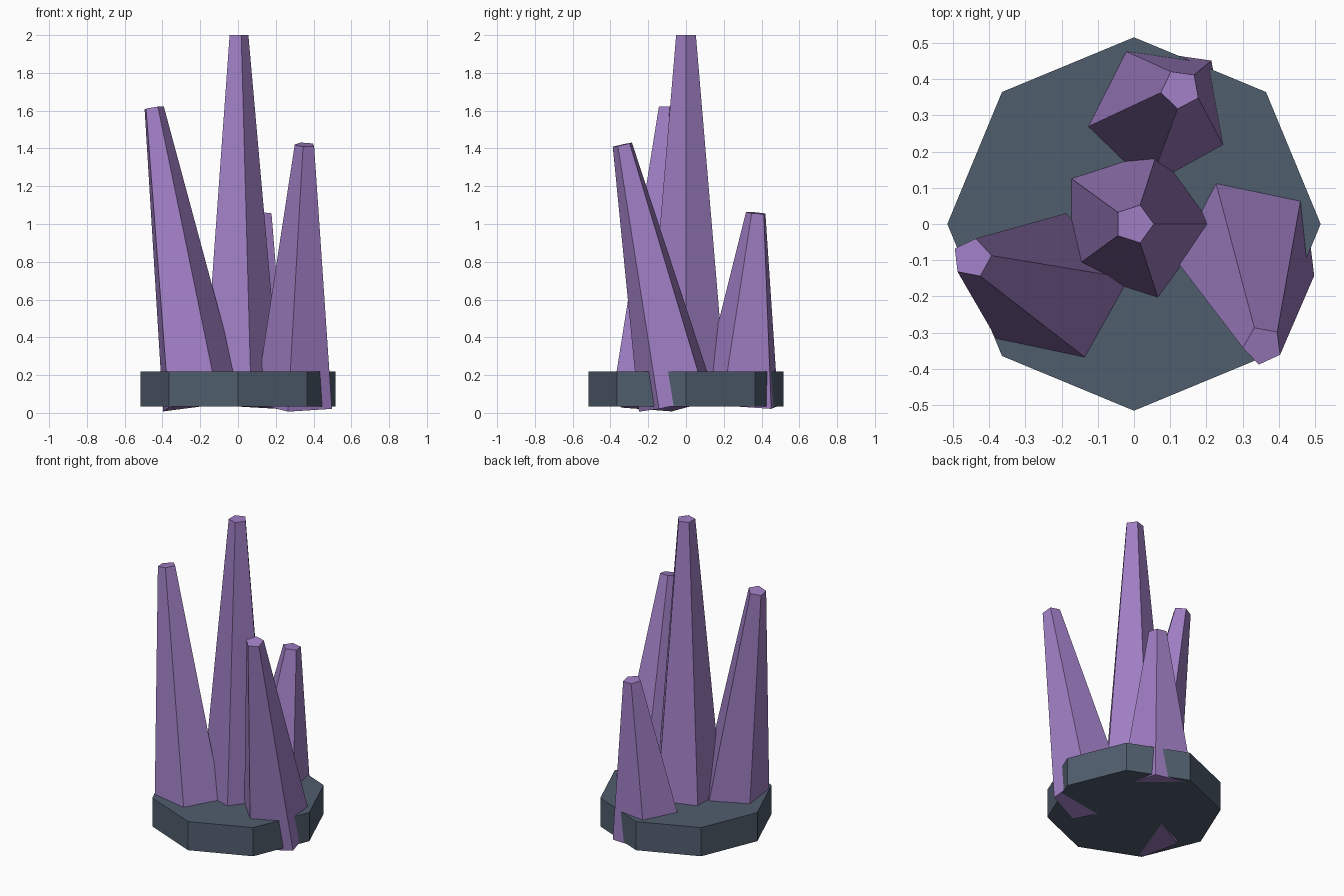
import bpy, bmesh, math
from mathutils import Vector, Matrix

if "Cube" in bpy.data.objects:
    bpy.data.objects.remove(bpy.data.objects["Cube"])


def material(name, rgb):
    mat = bpy.data.materials.new(name)
    mat.diffuse_color = (*rgb, 1.0)
    mat.use_nodes = True
    mat.node_tree.nodes["Principled BSDF"].inputs["Base Color"].default_value = mat.diffuse_color
    return mat


def frustum(name, base, tip, sides, r_base, r_tip, twist, mat):
    """Flat-sided tapered prism whose axis runs from base to tip."""
    base, tip = Vector(base), Vector(tip)
    axis = tip - base
    bm = bmesh.new()
    rings = []
    for z, r in ((0, r_base), (axis.length, r_tip)):
        angles = [math.radians(twist) + math.tau * i / sides for i in range(sides)]
        rings.append([bm.verts.new((r * math.cos(a), r * math.sin(a), z)) for a in angles])
    low, high = rings
    bm.faces.new(low[::-1])
    bm.faces.new(high)
    for i in range(sides):
        j = (i + 1) % sides
        bm.faces.new((low[i], low[j], high[j], high[i]))
    tilt = Vector((0, 0, 1)).rotation_difference(axis).to_matrix().to_4x4()
    bm.transform(Matrix.Translation(base) @ tilt)
    mesh = bpy.data.meshes.new(name)
    bm.to_mesh(mesh)
    bm.free()
    mesh.materials.append(mat)
    obj = bpy.data.objects.new(name, mesh)
    bpy.context.collection.objects.link(obj)
    return obj


stone = material("slate", (0.08, 0.11, 0.155))
purple = material("amethyst", (0.35, 0.21, 0.55))

# octagonal stone slab
frustum("stone_base", (0, 0, 0.033), (0, 0, 0.22), 8, 0.515, 0.515, 0, stone)

# five-sided crystals: name, base centre, tip centre, base radius, twist
crystals = [
    ("centre_crystal", (0, 0, 0.045), (0, 0, 2.0), 0.228, 0),
    ("left_crystal", (-0.20, -0.185, 0.045), (-0.447, -0.094, 1.615), 0.228, 7),
    ("right_crystal", (0.307, -0.04, 0.05), (0.355, -0.335, 1.42), 0.218, 43),
    ("back_crystal", (0.058, 0.29, 0.045), (0.128, 0.372, 1.058), 0.225, 46),
]
for name, base, tip, radius, twist in crystals:
    frustum(name, base, tip, 5, radius, 0.055, twist, purple)
